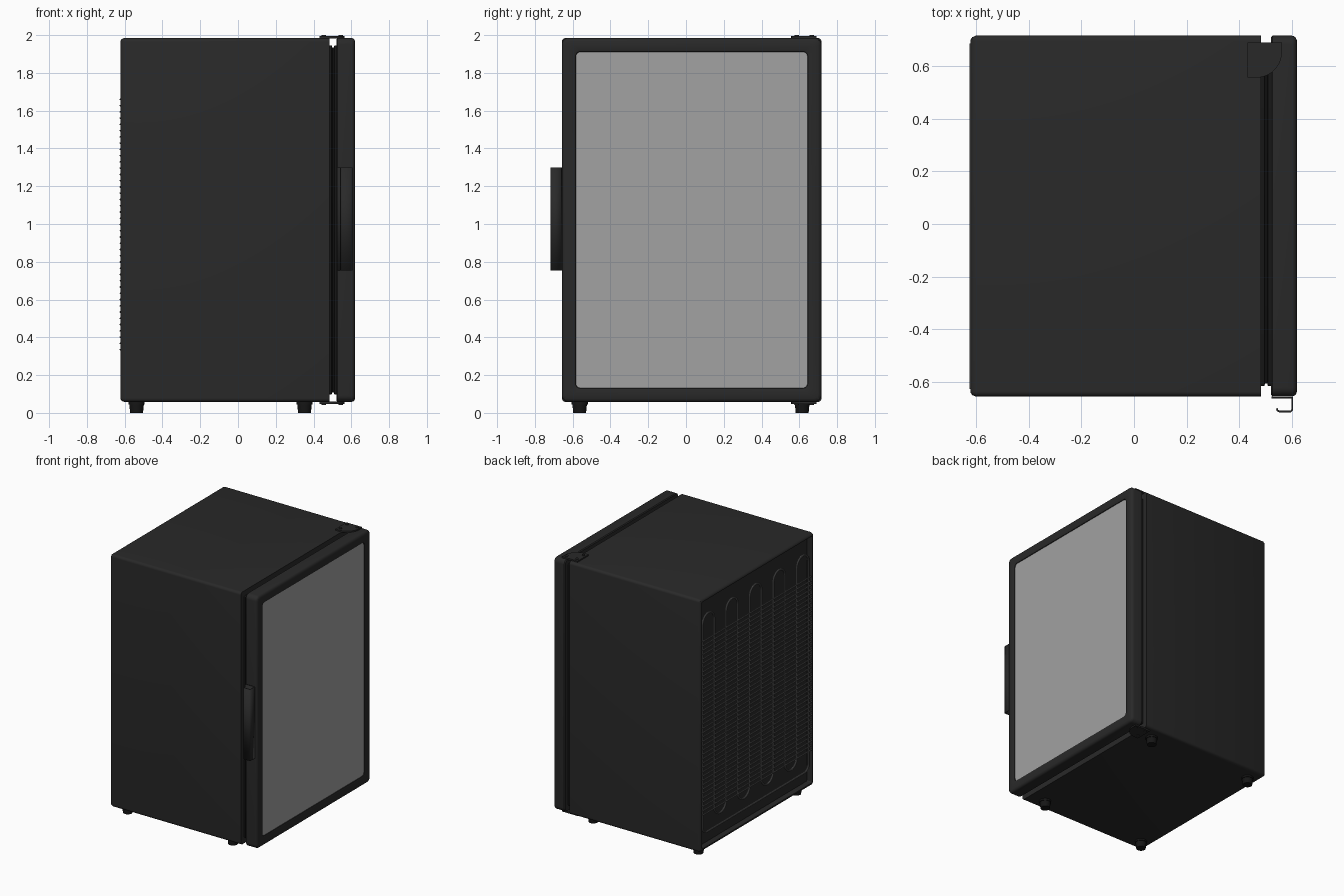
import bpy, bmesh, math

if "Cube" in bpy.data.objects:
    bpy.data.objects.remove(bpy.data.objects["Cube"])

Y0, Y1, Z0, Z1 = -0.657, 0.717, 0.058, 1.985   # shared outline of cabinet and door
XB, XF = -0.622, 0.484                         # cabinet back and front


def material(name, v):
    m = bpy.data.materials.new(name)
    m.diffuse_color = (v, v, v, 1)
    m.use_nodes = True
    m.node_tree.nodes["Principled BSDF"].inputs["Base Color"].default_value = m.diffuse_color
    return m


BLACK = material("black_paint", 0.022)
RUBBER = material("rubber", 0.008)
GLASS = material("door_glass", 0.36)
METAL = material("wire_metal", 0.12)


def finish(ob, mat):
    bpy.ops.object.select_all(action='DESELECT')
    bpy.context.view_layer.objects.active = ob
    ob.select_set(True)
    ob.data.materials.append(mat)
    if ob.type == 'CURVE':
        bpy.ops.object.convert(target='MESH')
    bpy.ops.object.shade_smooth_by_angle(angle=math.radians(35))
    return ob


def from_bmesh(name, bm, mat):
    bmesh.ops.recalc_face_normals(bm, faces=bm.faces[:])
    me = bpy.data.meshes.new(name)
    bm.to_mesh(me)
    bm.free()
    ob = bpy.data.objects.new(name, me)
    bpy.context.collection.objects.link(ob)
    return finish(ob, mat)


def loft(name, profile, radius, mat, min_r=0.008, closed=False):
    """Bridge rounded rectangles given as (inset from outline, x)."""
    bm = bmesh.new()
    rings = []
    for inset, x in profile:
        r = max(radius - inset, min_r)
        ring = []
        for i, (sy, sz) in enumerate(((1, 1), (-1, 1), (-1, -1), (1, -1))):
            cy = (Y1 - inset - r) if sy > 0 else (Y0 + inset + r)
            cz = (Z1 - inset - r) if sz > 0 else (Z0 + inset + r)
            for k in range(7):
                a = math.pi / 2 * (i + k / 6)
                ring.append(bm.verts.new((x, cy + r * math.cos(a), cz + r * math.sin(a))))
        rings.append(ring)
    pairs = list(zip(rings, rings[1:]))
    if closed:
        pairs.append((rings[-1], rings[0]))
    else:
        bm.faces.new(rings[0])
        bm.faces.new(rings[-1])
    for a, b in pairs:
        n = len(a)
        for i in range(n):
            bm.faces.new((a[i], a[(i + 1) % n], b[(i + 1) % n], b[i]))
    return from_bmesh(name, bm, mat)


def wire(name, paths, r, mat, cyclic=False):
    cu = bpy.data.curves.new(name, 'CURVE')
    cu.dimensions = '3D'
    cu.bevel_depth = r
    cu.bevel_resolution = 2
    cu.use_fill_caps = True
    for path in paths:
        sp = cu.splines.new('POLY')
        sp.points.add(len(path) - 1)
        for p, co in zip(sp.points, path):
            p.co = (*co, 1)
        sp.use_cyclic_u = cyclic
    ob = bpy.data.objects.new(name, cu)
    bpy.context.collection.objects.link(ob)
    return finish(ob, mat)


def cone(name, loc, r1, r2, depth, mat, seg=24):
    bpy.ops.mesh.primitive_cone_add(vertices=seg, radius1=r1, radius2=r2, depth=depth, location=loc)
    ob = bpy.context.object
    ob.name = name
    return finish(ob, mat)


# Hollow cabinet: inner liner, front rim, outer skin, rounded back edge, recessed back
loft("cabinet", [(0.075, -0.5), (0.075, XF), (0, XF), (0, XB + 0.02), (0.006, XB + 0.006),
                 (0.015, XB), (0.022, XB), (0.022, XB + 0.045)], 0.02, BLACK)

# Door seal with a groove around it
loft("door_seal", [(0.04, 0.48), (0.04, 0.496), (0.05, 0.499), (0.05, 0.507), (0.04, 0.51),
                   (0.04, 0.526), (0.073, 0.526), (0.073, 0.48)], 0.05, RUBBER, closed=True)

# Door frame and glass pane
loft("door_frame", [(0.075, 0.522), (0.006, 0.522), (0, 0.528), (0, 0.6), (0.002, 0.608),
                    (0.007, 0.615), (0.018, 0.62), (0.065, 0.62), (0.072, 0.617), (0.075, 0.61)],
     0.035, BLACK, min_r=0.025, closed=True)
loft("glass_pane", [(0.074, 0.59), (0.074, 0.613)], 0.035, GLASS, min_r=0.025)

# Handle: bent sheet strip hooked round the door edge
bm = bmesh.new()
hook = [(0.524, -0.661), (0.602, -0.661), (0.602, -0.708), (0.597, -0.7135),
        (0.553, -0.7135), (0.546, -0.710), (0.544, -0.702)]
cols = [[bm.verts.new((x, y, z)) for z in (0.755, 1.30)] for x, y in hook]
for a, b in zip(cols, cols[1:]):
    bm.faces.new((a[0], b[0], b[1], a[1]))
handle = from_bmesh("handle", bm, BLACK)
solid = handle.modifiers.new("thickness", 'SOLIDIFY')
solid.thickness = 0.007
solid.offset = 0

# Hinge plates with a quarter-round corner, top and bottom, with screws
plate = [(0.432, 0.69), (0.432, 0.557), (0.465, 0.557)]
plate += [(0.465 + 0.098 * math.sin(a), 0.655 - 0.098 * math.cos(a))
          for a in [math.pi / 2 * k / 10 for k in range(1, 11)]]
plate += [(0.563, 0.69)]
for side, z, s in (("top", Z1 - 0.002, 1), ("bottom", Z0 + 0.002, -1)):
    bm = bmesh.new()
    face = bm.faces.new([bm.verts.new((x, y, z)) for x, y in plate])
    ext = bmesh.ops.extrude_face_region(bm, geom=[face])["geom"]
    bmesh.ops.translate(bm, vec=(0, 0, s * 0.012),
                        verts=[v for v in ext if isinstance(v, bmesh.types.BMVert)])
    # extrude keeps the starting face, so the plate stays closed
    from_bmesh(side + "_hinge_plate", bm, BLACK)
    for x, y in ((0.455, 0.665), (0.455, 0.587), (0.543, 0.665)):
        cone(side + "_hinge_screw", (x, y, z + s * 0.0125), 0.012, 0.012, 0.009, BLACK, 16)
    cone(side + "_hinge_pin", (0.543, 0.665, z - s * 0.01), 0.011, 0.011, 0.03, BLACK, 16)

# Tapered feet with a collar
for x in (-0.537, 0.352):
    for y in (-0.563, 0.615):
        cone("foot", (x, y, 0.025), 0.034, 0.039, 0.05, RUBBER)
        cone("foot_collar", (x, y, 0.053), 0.043, 0.043, 0.018, RUBBER)

# Condenser: one closed serpentine tube and a grid of thin cross rods
XT, N = -0.608, 10
ys = [0.67 - 1.28 * k / (N - 1) for k in range(N)]
rad = (ys[0] - ys[1]) / 2
tube = []
for k in range(N - 1):
    zc, up = (1.775, 1) if k % 2 == 0 else (0.335, -1)
    for i in range(13):
        a = math.pi * i / 12
        tube.append((XT, ys[k] - rad + rad * math.cos(a), zc + up * rad * math.sin(a)))
for yc, a0 in ((ys[-1] + 0.05, 180), (ys[0] - 0.05, 270)):
    for i in range(7):
        a = math.radians(a0 + 15 * i)
        tube.append((XT, yc + 0.05 * math.cos(a), 0.23 + 0.05 * math.sin(a)))
wire("condenser_tube", [tube], 0.008, METAL, cyclic=True)
rods = [[(XB, -0.628, z), (XB, 0.688, z)] for z in [0.335 + 1.325 * i / 40 for i in range(41)]]
wire("condenser_rods", rods, 0.005, METAL)
